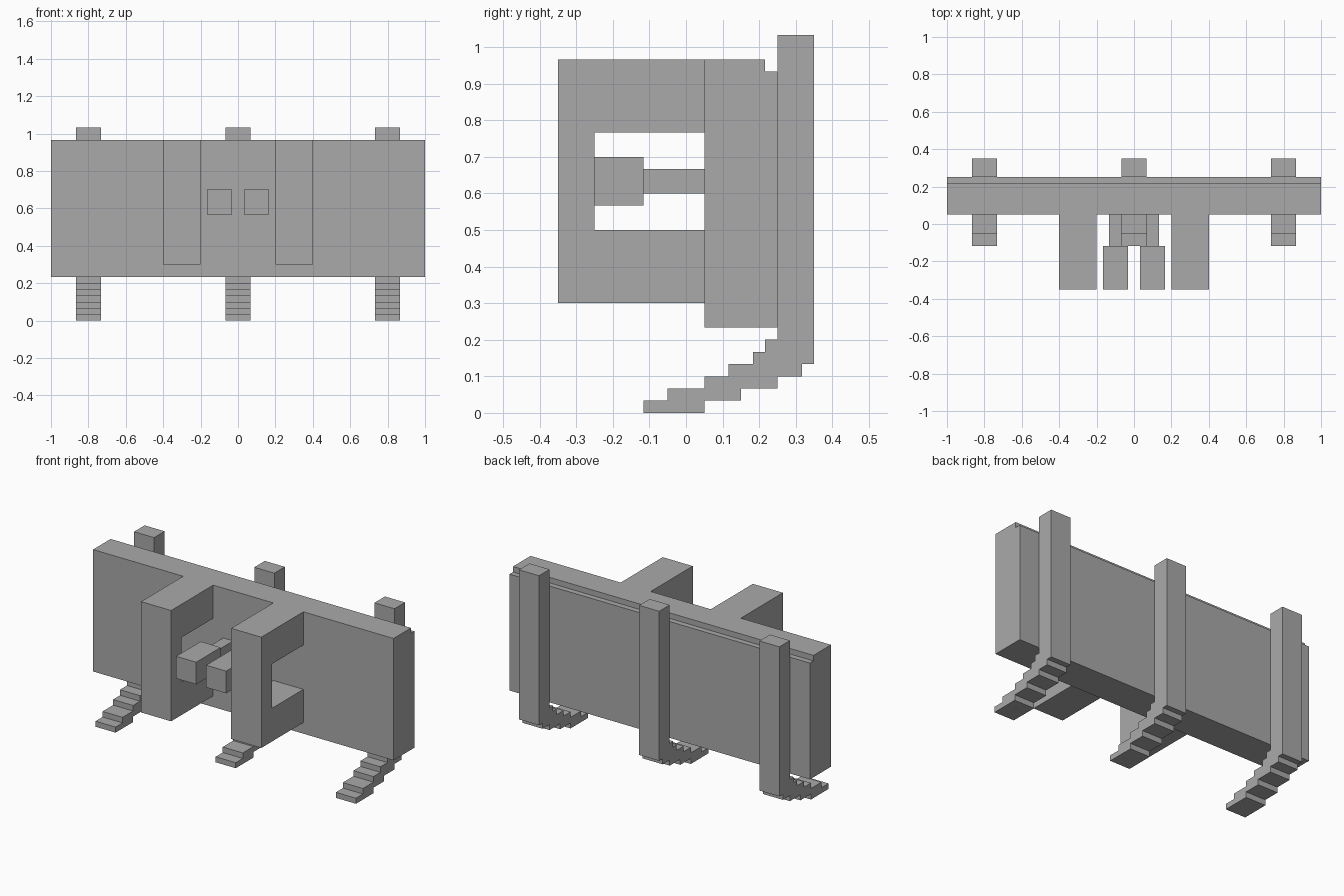
import bpy
import bmesh

if "Cube" in bpy.data.objects:
    bpy.data.objects.remove(bpy.data.objects["Cube"])

U = 1 / 30  # the model sits on a regular grid of this size

grey = bpy.data.materials.new("neutral grey")
grey.diffuse_color = (0.40, 0.40, 0.40, 1)
grey.use_nodes = True
grey.node_tree.nodes["Principled BSDF"].inputs["Base Color"].default_value = grey.diffuse_color


def extrude_profile(name, profile, x0, x1):
    """Extrude a (y, z) outline, in grid units, from x0 to x1."""
    bm = bmesh.new()
    face = bm.faces.new([bm.verts.new((x0 * U, y * U, z * U)) for y, z in profile])
    ext = bmesh.ops.extrude_face_region(bm, geom=[face])
    verts = [g for g in ext["geom"] if isinstance(g, bmesh.types.BMVert)]
    bmesh.ops.translate(bm, verts=verts, vec=((x1 - x0) * U, 0, 0))
    bmesh.ops.recalc_face_normals(bm, faces=bm.faces)
    mesh = bpy.data.meshes.new(name)
    bm.to_mesh(mesh)
    bm.free()
    mesh.materials.append(grey)
    obj = bpy.data.objects.new(name, mesh)
    bpy.context.collection.objects.link(obj)
    return obj


def rect(y0, y1, z0, z1):
    return [(y0, z0), (y1, z0), (y1, z1), (y0, z1)]


# Main panel with a rebate along its upper back edge
extrude_profile("main_panel", [(1.5, 7), (7.5, 7), (7.5, 28), (6.5, 28),
                               (6.5, 29), (1.5, 29)], -30, 30)

# Stepped foot rising into a rear post: (front, back) of each one-unit layer
layers = [(-3.5, 1.5), (-1.5, 4.5), (1.5, 7.5), (3.5, 9.5), (5.5, 10.5), (6.5, 10.5)]
front, back = [], []
for z, (y0, y1) in enumerate(layers):
    front += [(y0, z), (y0, z + 1)]
    back += [(y1, z), (y1, z + 1)]
front += [(7.5, 6), (7.5, 31)]
back += [(10.5, 31)]
outline = front + back[::-1]
leg_profile = [p for i, p in enumerate(outline) if p != outline[i - 1]]
for label, x in (("left", -24), ("middle", 0), ("right", 24)):
    extrude_profile(label + "_stepped_leg", leg_profile, x - 2, x + 2)

# C-shaped brackets and the small knobs on stems between them
bracket = [(1.5, 9), (1.5, 15), (-7.5, 15), (-7.5, 23), (1.5, 23),
           (1.5, 29), (-10.5, 29), (-10.5, 9)]
for label, s in (("left", -1), ("right", 1)):
    extrude_profile(label + "_bracket", bracket, 9 * s - 3, 9 * s + 3)
    extrude_profile(label + "_knob", rect(-10.5, -3.5, 17, 21), 3 * s - 2, 3 * s + 2)
    extrude_profile(label + "_knob_stem", rect(-3.5, 1.5, 18, 20), 3 * s - 1, 3 * s + 1)
